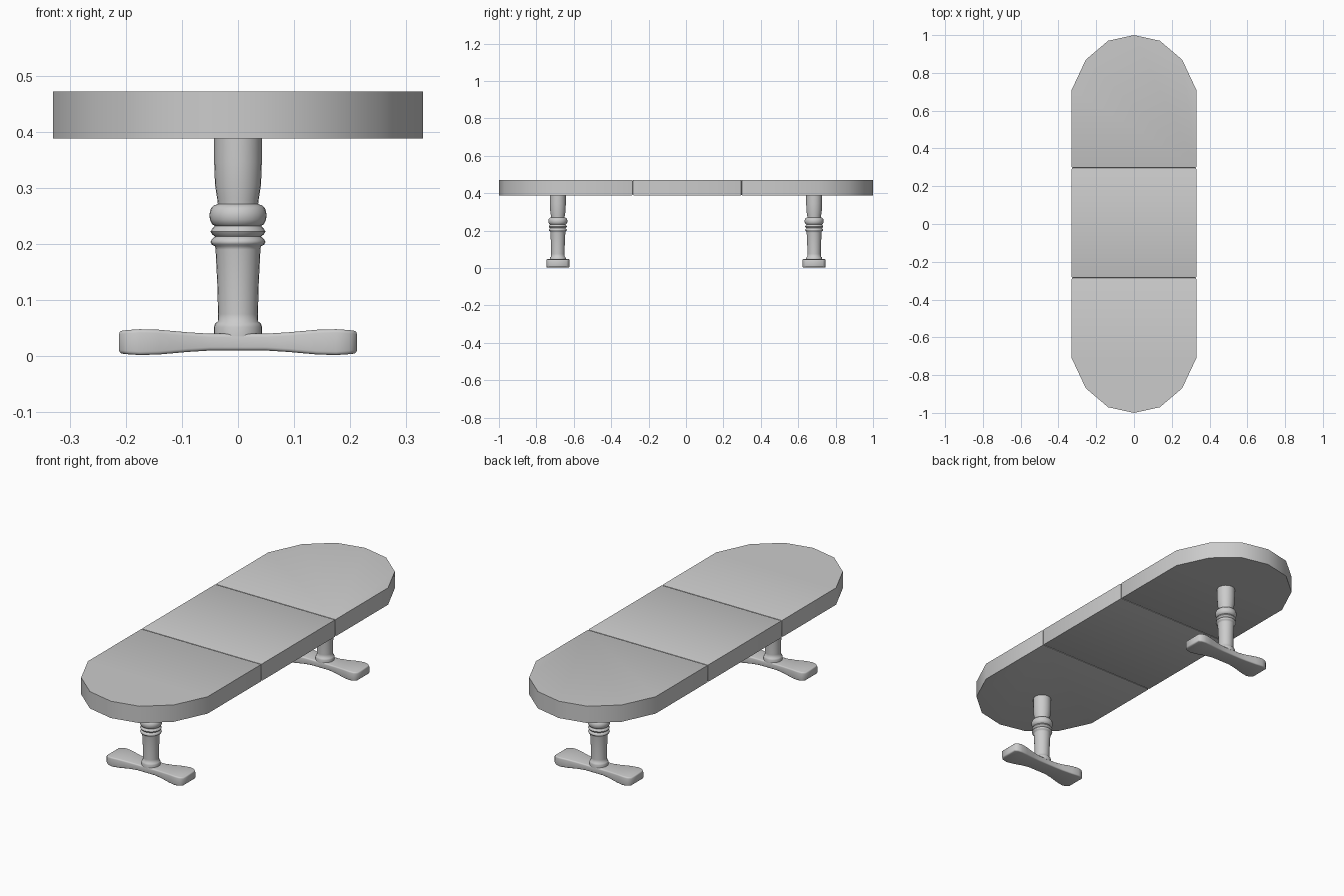
import bpy, bmesh, math

if "Cube" in bpy.data.objects:
    bpy.data.objects.remove(bpy.data.objects["Cube"])

mat = bpy.data.materials.new("light grey")
mat.diffuse_color = (0.6, 0.6, 0.6, 1)
mat.use_nodes = True
mat.node_tree.nodes["Principled BSDF"].inputs["Base Color"].default_value = mat.diffuse_color


def finish(name, bm, angle=35):
    bmesh.ops.recalc_face_normals(bm, faces=bm.faces[:])
    me = bpy.data.meshes.new(name)
    bm.to_mesh(me)
    bm.free()
    me.materials.append(mat)
    for p in me.polygons:
        p.use_smooth = True
    me.set_sharp_from_angle(angle=math.radians(angle))
    ob = bpy.data.objects.new(name, me)
    bpy.context.collection.objects.link(ob)
    return ob


def panel(name, outline, seams, z0=0.388, z1=0.472):
    # extruded outline with softened edges along the seams
    bm = bmesh.new()
    face = bm.faces.new([bm.verts.new((x, y, z0)) for x, y in outline])
    ext = bmesh.ops.extrude_face_region(bm, geom=[face], use_keep_orig=True)
    for v in ext["geom"]:
        if isinstance(v, bmesh.types.BMVert):
            v.co.z = z1
    edges = [e for e in bm.edges
             if any(all(abs(v.co.y - s) < 1e-5 for v in e.verts) for s in seams)]
    bmesh.ops.bevel(bm, geom=edges, offset=0.006, segments=2,
                    profile=0.5, affect='EDGES')
    return finish(name, bm)


# tabletop: middle leaf and two rounded end leaves
W, S0, S1 = 0.33, -0.285, 0.297
arc = [(W, 0.71), (0.255, 0.87), (0.137, 0.97), (0, 1),
       (-0.137, 0.97), (-0.255, 0.87), (-W, 0.71)]
panel("middle_leaf", [(-W, S0), (W, S0), (W, S1), (-W, S1)], (S0, S1))
panel("back_leaf", [(-W, S1), (W, S1)] + arc, (S1,))
panel("front_leaf", [(-W, S0), (W, S0)] + [(x, -y) for x, y in arc], (S0,))

# turned column profile (radius, height)
profile = [(0.043, 0.035), (0.043, 0.052), (0.041, 0.058), (0.036, 0.062),
           (0.0355, 0.075), (0.037, 0.13), (0.040, 0.19), (0.041, 0.196),
           (0.047, 0.199), (0.049, 0.204), (0.046, 0.209), (0.041, 0.213),
           (0.046, 0.217), (0.049, 0.222), (0.046, 0.227), (0.041, 0.232),
           (0.046, 0.235), (0.050, 0.243), (0.051, 0.252), (0.049, 0.262),
           (0.044, 0.268), (0.036, 0.271), (0.037, 0.28), (0.041, 0.305),
           (0.0425, 0.345), (0.0425, 0.392)]


def column(name, y, n=24):
    bm = bmesh.new()
    rings = [[bm.verts.new((r * math.cos(2 * math.pi * i / n),
                            y + r * math.sin(2 * math.pi * i / n), z))
              for i in range(n)] for r, z in profile]
    for a, b in zip(rings, rings[1:]):
        for i in range(n):
            j = (i + 1) % n
            bm.faces.new((a[i], a[j], b[j], b[i]))
    bm.faces.new(rings[0])
    bm.faces.new(rings[-1])
    finish(name, bm, 60)


# foot sections (x, half width, bottom, top), mirrored in x
half = [(0.05, 0.042, 0.010, 0.040), (0.09, 0.047, 0.0075, 0.0425),
        (0.14, 0.057, 0.003, 0.047), (0.175, 0.062, 0.002, 0.048),
        (0.198, 0.058, 0.0035, 0.0465), (0.212, 0.046, 0.005, 0.045)]
sections = [(-x, w, a, b) for x, w, a, b in reversed(half)] + half


def foot(name, y):
    bm = bmesh.new()
    rings = [[bm.verts.new((x, y + s * w, z))
              for s, z in ((-1, a), (1, a), (1, b), (-1, b))]
             for x, w, a, b in sections]
    for p, q in zip(rings, rings[1:]):
        for i in range(4):
            j = (i + 1) % 4
            bm.faces.new((p[i], p[j], q[j], q[i]))
    bm.faces.new(rings[0])
    bm.faces.new(rings[-1])
    bmesh.ops.recalc_face_normals(bm, faces=bm.faces[:])
    sharp = [e for e in bm.edges if e.calc_face_angle(0) > math.radians(50)]
    bmesh.ops.bevel(bm, geom=sharp, offset=0.006, segments=3,
                    profile=0.5, affect='EDGES')
    finish(name, bm, 50)


# two pedestals
for side, y in (("front", -0.685), ("back", 0.685)):
    column(side + "_column", y)
    foot(side + "_foot", y)
